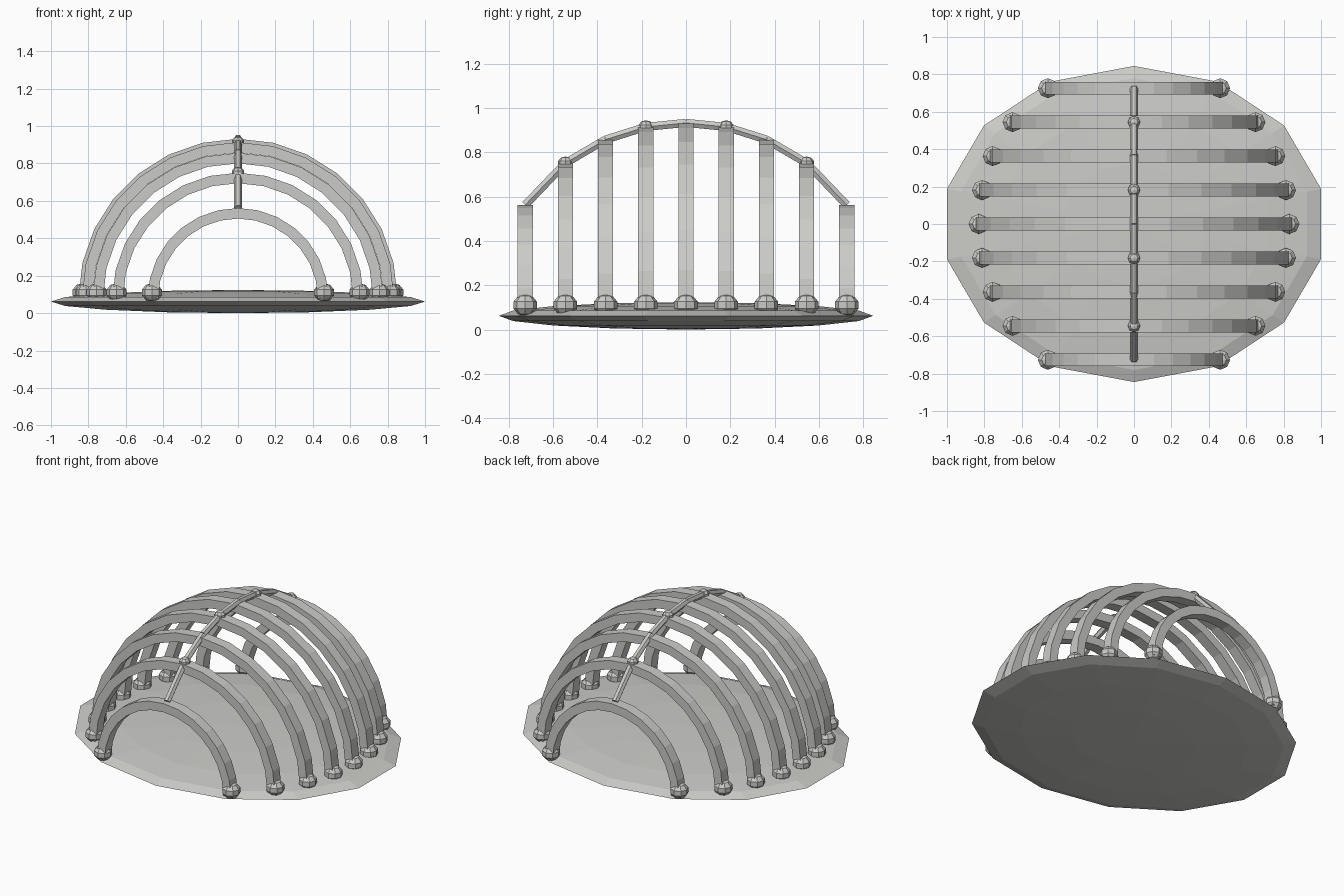
import bpy, bmesh, math
from mathutils import Vector

if "Cube" in bpy.data.objects:
    bpy.data.objects.remove(bpy.data.objects["Cube"])

stone = bpy.data.materials.new("pale_grey")
stone.diffuse_color = (0.6, 0.6, 0.58, 1)
stone.use_nodes = True
stone.node_tree.nodes["Principled BSDF"].inputs["Base Color"].default_value = stone.diffuse_color


def finish(bm, name):
    bmesh.ops.recalc_face_normals(bm, faces=bm.faces[:])
    mesh = bpy.data.meshes.new(name)
    bm.to_mesh(mesh)
    bm.free()
    mesh.materials.append(stone)
    obj = bpy.data.objects.new(name, mesh)
    bpy.context.collection.objects.link(obj)
    return obj


def ellipsoid(name, centre, radii, segs, rings):
    """Faceted ball with its first meridian on the y axis."""
    bm = bmesh.new()
    c = Vector(centre)

    def point(lat, lon):
        return bm.verts.new(c + Vector((radii[0] * math.sin(lat) * math.sin(lon),
                                        radii[1] * math.sin(lat) * math.cos(lon),
                                        radii[2] * math.cos(lat))))
    rows = [[point(math.pi * i / rings, math.tau * j / segs) for j in range(segs)]
            for i in range(1, rings)]
    top, bottom = point(0, 0), point(math.pi, 0)
    for j in range(segs):
        k = (j + 1) % segs
        bm.faces.new((top, rows[0][j], rows[0][k]))
        bm.faces.new((bottom, rows[-1][k], rows[-1][j]))
        for a, b in zip(rows, rows[1:]):
            bm.faces.new((a[j], b[j], b[k], a[k]))
    return finish(bm, name)


def arch(name, y, radius, z0, depth=0.056, width=0.069, segs=14):
    """Half ring of rectangular section standing across x."""
    bm = bmesh.new()
    loops = []
    for i in range(segs + 1):
        a = math.pi * i / segs
        loops.append([bm.verts.new((r * math.cos(a), y + dy, z0 + r * math.sin(a)))
                      for r, dy in ((radius - depth / 2, -width / 2), (radius + depth / 2, -width / 2),
                                    (radius + depth / 2, width / 2), (radius - depth / 2, width / 2))])
    for a, b in zip(loops, loops[1:]):
        for j in range(4):
            k = (j + 1) % 4
            bm.faces.new((a[j], a[k], b[k], b[j]))
    bm.faces.new(loops[0])
    bm.faces.new(loops[-1])
    return finish(bm, name)


def rod(name, p, q, radius, sides=6):
    p, q = Vector(p), Vector(q)
    bm = bmesh.new()
    bmesh.ops.create_cone(bm, cap_ends=True, segments=sides, radius1=radius,
                          radius2=radius, depth=(q - p).length)
    bm.transform((q - p).to_track_quat('Z', 'X').to_matrix().to_4x4())
    bmesh.ops.translate(bm, vec=(p + q) / 2, verts=bm.verts[:])
    return finish(bm, name)


# Lens-shaped base
ellipsoid("base", (0, 0, 0.062), (1.026, 0.845, 0.062), 14, 8)

# Nine arches following a dome, each with a pair of feet
Z0 = 0.079
ridge = []
for i in range(-4, 5):
    y = i * 0.1815
    r = 0.825 * math.sqrt(1 - (y / 0.87) ** 2)
    arch(f"arch_{i + 5}", y, r, Z0)
    for side, s in (("left", -1), ("right", 1)):
        ellipsoid(f"foot_{side}_{i + 5}", (s * (r + 0.006), y, 0.11), (0.056, 0.056, 0.05), 8, 5)
    ridge.append((0, y, Z0 + r + 0.029))

# Ridge rods and the knobs on alternate arches
for i, (p, q) in enumerate(zip(ridge, ridge[1:])):
    rod(f"ridge_rod_{i + 1}", p, q, 0.021)
for i in (1, 3, 5, 7):
    ellipsoid(f"ridge_knob_{i}", ridge[i], (0.035, 0.035, 0.03), 8, 5)
